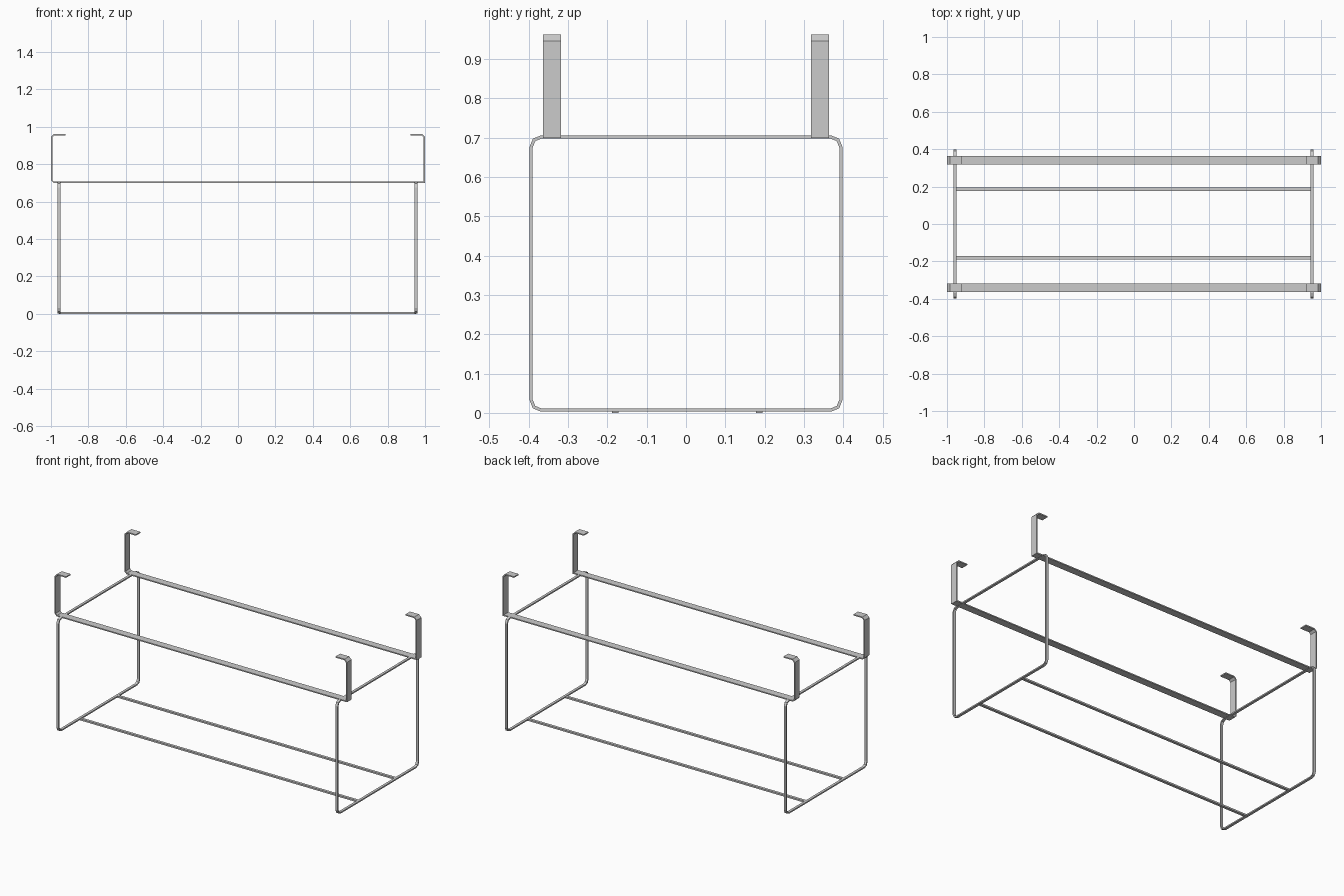
import bpy, bmesh, math
from mathutils import Vector

if "Cube" in bpy.data.objects:
    bpy.data.objects.remove(bpy.data.objects["Cube"])


def fillet(corners, radii, segs, closed):
    """Round the right-angled corners of a path with short arcs."""
    out, n = [], len(corners)
    for i, c in enumerate(corners):
        r = radii[i]
        if r == 0:
            out.append(c)
            continue
        a = (corners[i - 1] - c).normalized()
        b = (corners[(i + 1) % n] - c).normalized()
        centre = c + (a + b) * r
        for k in range(segs + 1):
            t = math.pi / 2 * k / segs
            out.append(centre - b * r * math.cos(t) - a * r * math.sin(t))
    return out


def sweep(name, path, thick, width, normal, closed=False):
    """Sweep a flat bar section along a planar path with mitred joints."""
    u0, v0 = thick / 2, width / 2
    section = [(-u0, -v0), (u0, -v0), (u0, v0), (-u0, v0)]
    bm, rings, n = bmesh.new(), [], len(path)
    for i, p in enumerate(path):
        prev = path[i - 1] if (closed or i > 0) else None
        nxt = path[(i + 1) % n] if (closed or i < n - 1) else None
        t0 = (p - prev).normalized() if prev else (nxt - p).normalized()
        t1 = (nxt - p).normalized() if nxt else t0
        t = (t0 + t1).normalized()
        side = t.cross(normal) / t.dot(t1)
        rings.append([bm.verts.new(p + side * u + normal * v) for u, v in section])
    for i in range(n if closed else n - 1):
        a, b = rings[i], rings[(i + 1) % n]
        for j in range(4):
            k = (j + 1) % 4
            bm.faces.new((a[j], a[k], b[k], b[j]))
    if not closed:
        bm.faces.new(rings[0])
        bm.faces.new(rings[-1])
    bmesh.ops.recalc_face_normals(bm, faces=bm.faces)
    me = bpy.data.meshes.new(name)
    bm.to_mesh(me)
    bm.free()
    bpy.context.collection.objects.link(bpy.data.objects.new(name, me))


X, Y = Vector((1, 0, 0)), Vector((0, 1, 0))
BAR_T, BAR_W = 0.008, 0.016

# Rounded rectangular loops at both ends
yo, zb, zt = 0.398 - BAR_T / 2, 0.003 + BAR_T / 2, 0.706 - BAR_T / 2
for x, label in ((-0.956, "left"), (0.953, "right")):
    pts = [Vector((x, -yo, zb)), Vector((x, yo, zb)),
           Vector((x, yo, zt)), Vector((x, -yo, zt))]
    sweep(label + "_end_loop", fillet(pts, [0.026] * 4, 2, True),
          BAR_T, BAR_W, X, True)

# Lower bars joining the loops
for y, label in ((-0.18, "front"), (0.186, "back")):
    sweep(label + "_bottom_bar", [Vector((-0.956, y, 0.005)), Vector((0.953, y, 0.005))],
          0.01, 0.017, Y)

# Flat straps bent up into inward-facing hooks
T = 0.007
xo, zt, zb = 1.0 - T / 2, 0.962 - T / 2, 0.703
for y, label in ((-0.341, "front"), (0.341, "back")):
    pts = [Vector(p) for p in ((-0.922, y, zt), (-xo, y, zt), (-xo, y, zb),
                               (xo, y, zb), (xo, y, zt), (0.922, y, zt))]
    path = fillet(pts, [0, 0.014, 0.012, 0, 0.014, 0], 1, False)
    sweep(label + "_hook_strap", path, T, 0.045, Y)
